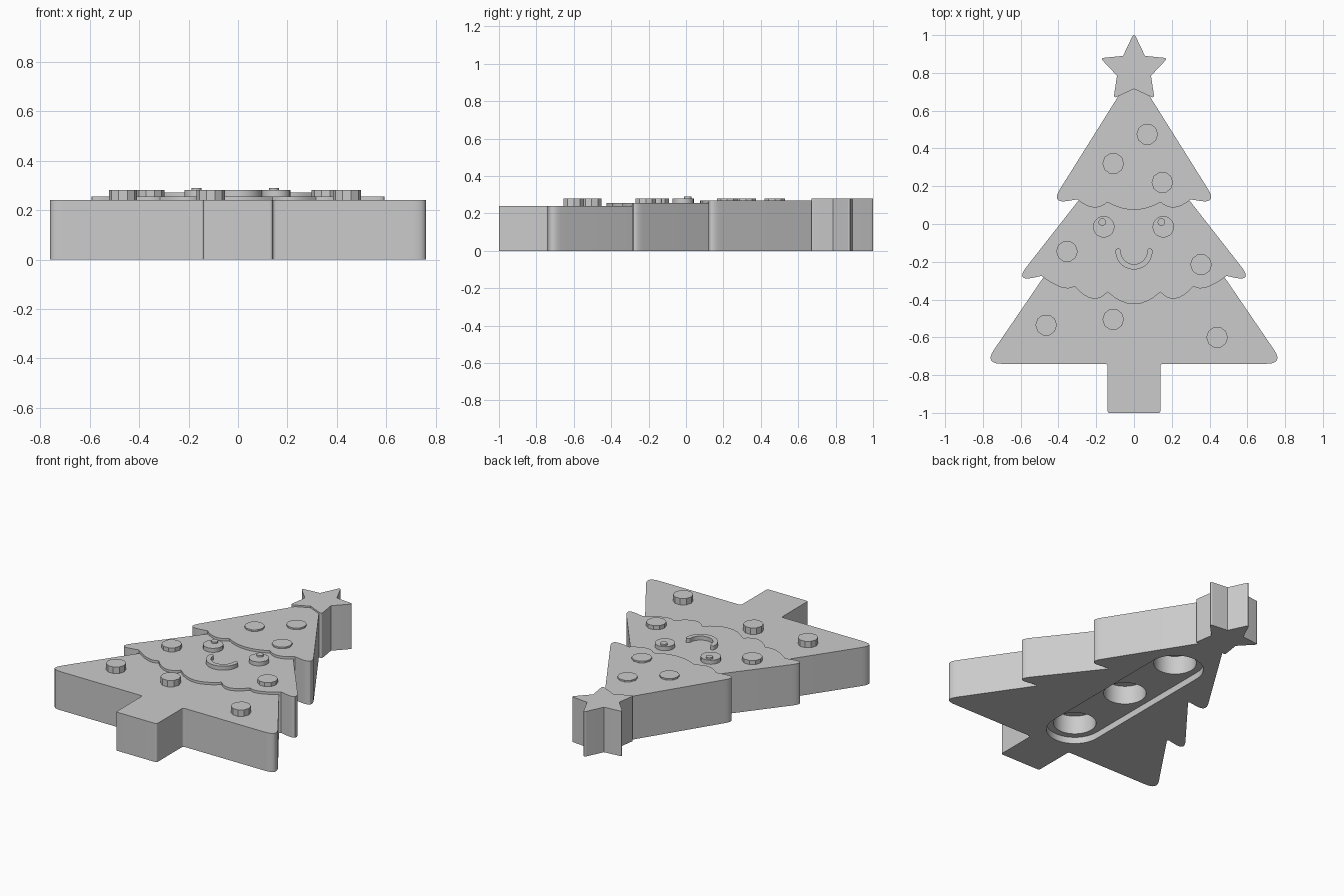
import bpy, bmesh, math
from mathutils import Vector

cube = bpy.data.objects.get("Cube")
if cube:
    bpy.data.objects.remove(cube, do_unlink=True)

grey = bpy.data.materials.new("plain grey")
grey.use_nodes = True
grey.diffuse_color = (0.6, 0.6, 0.6, 1)
grey.node_tree.nodes["Principled BSDF"].inputs["Base Color"].default_value = (0.6, 0.6, 0.6, 1)


def bezier(a, c, b, steps):
    """Points on a quadratic curve, both ends included."""
    return [a * (1 - t) ** 2 + c * 2 * t * (1 - t) + b * t * t
            for t in (i / steps for i in range(steps + 1))]


def rounded(corners):
    """Closed outline from (x, y, trim) corners."""
    out = []
    for i, (x, y, trim) in enumerate(corners):
        p = Vector((x, y))
        if trim == 0:
            out.append(p)
            continue
        before = Vector(corners[i - 1][:2]) - p
        after = Vector(corners[(i + 1) % len(corners)][:2]) - p
        out += bezier(p + before.normalized() * trim, p, p + after.normalized() * trim, 8)
    return out


def mirrored(half):
    """Complete a right-hand half outline that runs from top to bottom."""
    return half + [(-x, y, r) for x, y, r in reversed(half) if x > 0]


def scallops(cusps, dips):
    """Wavy hem from the right notch to the left notch."""
    cusps = cusps + [(-x, y) for x, y in reversed(cusps)]
    dips = dips + [(-x, y) for x, y in reversed(dips) if x > 0]
    out = []
    for a, m, b in zip(cusps, dips, cusps[1:]):
        a, m, b = Vector(a), Vector(m), Vector(b)
        arc = bezier(a, m * 2 - (a + b) / 2, b, 8)
        out += arc if not out else arc[1:]
    return [(p.x, p.y, 0) for p in out]


def prism(name, outline, z0, z1):
    bm = bmesh.new()
    face = bm.faces.new([bm.verts.new((p[0], p[1], z0)) for p in outline])
    top = bmesh.ops.extrude_face_region(bm, geom=[face])["geom"]
    bmesh.ops.translate(bm, vec=(0, 0, z1 - z0),
                        verts=[g for g in top if isinstance(g, bmesh.types.BMVert)])
    bmesh.ops.recalc_face_normals(bm, faces=bm.faces)
    mesh = bpy.data.meshes.new(name)
    bm.to_mesh(mesh)
    bm.free()
    mesh.materials.append(grey)
    obj = bpy.data.objects.new(name, mesh)
    bpy.context.collection.objects.link(obj)
    return obj


def circle(x, y, r, sides):
    return [(x + r * math.cos(math.tau * i / sides), y + r * math.sin(math.tau * i / sides))
            for i in range(sides)]


def combine(target, tool, operation):
    """Apply a boolean and discard the tool object."""
    mod = target.modifiers.new(operation, "BOOLEAN")
    mod.operation, mod.object, mod.solver = operation, tool, "EXACT"
    bpy.context.view_layer.objects.active = target
    bpy.ops.object.modifier_apply(modifier=mod.name)
    bpy.data.objects.remove(tool, do_unlink=True)


def tier(name, apex, tip, cusps, dips, height):
    x, y, r = tip
    outline = [(0, apex, 0), tip] + scallops(cusps, dips) + [(-x, y, r)]
    return prism(name, rounded(outline), 0, height)


# Lowest tier with the trunk
body = prism("tree_body", rounded(mirrored([
    (0, 0.42, 0), (0.792, -0.74, 0.09), (0.14, -0.74, 0.015), (0.14, -1, 0.012)])), 0, 0.24)

# Upper tiers with wavy hems
combine(body, tier("middle_tier", 0.5, (0.63, -0.305, 0.1),
                   [(0.49, -0.275), (0.315, -0.33), (0.14, -0.36)],
                   [(0.385, -0.335), (0.22, -0.395), (0, -0.425)], 0.255), "UNION")
combine(body, tier("top_tier", 0.809, (0.44, 0.108, 0.09),
                   [(0.3, 0.13), (0.14, 0.115)],
                   [(0.215, 0.088), (0, 0.075)], 0.27), "UNION")

# Star on the peak
star = [(0, 1.012, 0.025), (0.058, 0.89, 0), (0.178, 0.878, 0.02),
        (0.09, 0.785, 0), (0.108, 0.665, 0.02), (0, 0.715, 0)]
combine(body, prism("star", rounded(mirrored(star)), 0, 0.28), "UNION")

# Slot and three round sockets in the underside
slot_y, spacing, slot_r = -0.08, 0.44, 0.16
slot = []
for sign in (1, -1):
    for i in range(25):
        a = math.pi * i / 24
        slot.append((sign * slot_r * math.cos(a), slot_y + sign * (spacing + slot_r * math.sin(a))))
combine(body, prism("slot_cutter", slot, -0.1, 0.04), "DIFFERENCE")
for k in (-1, 0, 1):
    combine(body, prism("socket_cutter", circle(0, slot_y + k * spacing, 0.12, 48), -0.1, 0.155),
            "DIFFERENCE")

# Baubles
baubles = [(0.07, 0.475), (-0.11, 0.32), (0.15, 0.22), (-0.355, -0.145),
           (0.355, -0.215), (-0.465, -0.535), (-0.11, -0.505), (0.44, -0.6)]
for i, (x, y) in enumerate(baubles):
    prism(f"bauble_{i + 1}", circle(x, y, 0.057, 10), 0.235, 0.28)

# Eyes with raised glints
parts = [body]
for side, x, gx in (("right", -0.16, -0.168), ("left", 0.155, 0.145)):
    parts.append(prism(f"{side}_eye", circle(x, -0.015, 0.057, 20), 0.235, 0.28))
    parts.append(prism(f"{side}_glint", circle(gx, 0.01, 0.02, 16), 0.27, 0.29))

# Smile: a half ring with rounded ends
smile, mid, half = [], 0.084, 0.014
cy = -0.143
for i in range(25):
    a = math.pi + math.pi * i / 24
    smile.append(((mid + half) * math.cos(a), cy + (mid + half) * math.sin(a)))
for i in range(1, 8):
    a = math.pi * i / 8
    smile.append((mid + half * math.cos(a), cy + half * math.sin(a)))
for i in range(25):
    a = math.tau - math.pi * i / 24
    smile.append(((mid - half) * math.cos(a), cy + (mid - half) * math.sin(a)))
for i in range(1, 8):
    a = math.pi * i / 8
    smile.append((-mid + half * math.cos(a), cy + half * math.sin(a)))
parts.append(prism("smile", smile, 0.235, 0.28))

# Smooth the curved walls, keep the edges crisp
for obj in parts:
    bpy.ops.object.select_all(action="DESELECT")
    obj.select_set(True)
    bpy.context.view_layer.objects.active = obj
    bpy.ops.object.shade_smooth_by_angle(angle=math.radians(30))
